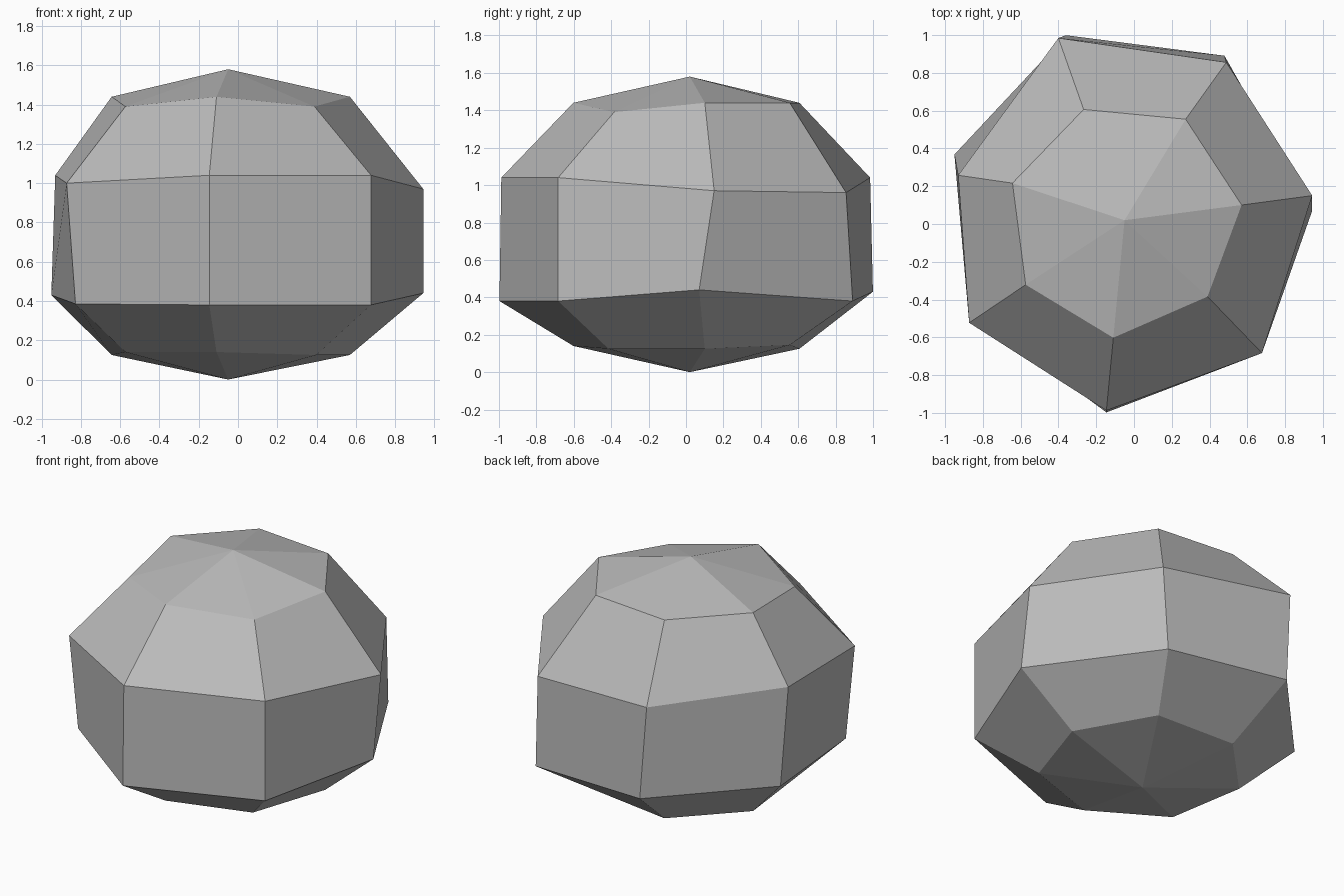
import bpy, bmesh
from math import cos, sin, radians, tau
from mathutils import Vector

default_cube = bpy.data.objects.get("Cube")
if default_cube:
    bpy.data.objects.remove(default_cube, do_unlink=True)

SIDES = 7
TURN = radians(7.4)
CENTRE = Vector((-0.05, 0.02, 0))

# Rings from bottom to top: radius, height
RINGS = {
    "foot": (0.625, 0.125),
    "lower": (1.012, 0.38),
    "upper": (1.012, 1.04),
    "crown": (0.625, 1.44),
}

# Small chips that make the stone irregular: ring, corner -> offset
CHIPS = {
    ("foot", 1): (0, 0, 0.02),
    ("foot", 4): (0, 0, 0.015),
    ("foot", 5): (0, 0, 0.015),
    ("lower", 0): (-0.01, -0.08, 0.06),
    ("lower", 1): (0.005, 0.005, 0),
    ("lower", 2): (0.04, 0.03, 0.05),
    ("lower", 3): (0.06, 0.03, 0.05),
    ("lower", 4): (0.07, 0.04, 0.005),
    ("lower", 5): (0, -0.01, 0),
    ("upper", 0): (-0.01, 0, -0.07),
    ("upper", 1): (0.015, -0.03, -0.08),
    ("upper", 2): (0, 0.015, 0),
    ("upper", 3): (0.08, -0.08, 0),
    ("upper", 4): (0.025, 0.01, -0.04),
    ("crown", 4): (0, 0, -0.05),
    ("crown", 6): (-0.01, 0.03, -0.05),
}


def make_ring(bm, name):
    """Add the corners of one ring, with its chips applied."""
    radius, height = RINGS[name]
    corners = []
    for i in range(SIDES):
        angle = TURN + tau * i / SIDES
        point = CENTRE + Vector((radius * cos(angle), radius * sin(angle), height))
        point += Vector(CHIPS.get((name, i), (0, 0, 0)))
        corners.append(bm.verts.new(point))
    return corners


def make_material(name, colour):
    material = bpy.data.materials.new(name)
    material.use_nodes = True
    material.diffuse_color = colour
    material.node_tree.nodes["Principled BSDF"].inputs["Base Color"].default_value = colour
    return material


# Stone body: stacked rings joined by side faces, closed by two points
bm = bmesh.new()
rings = [make_ring(bm, name) for name in RINGS]
bottom = bm.verts.new(CENTRE)
top = bm.verts.new(CENTRE + Vector((0, 0, 1.58)))

for i in range(SIDES):
    j = (i + 1) % SIDES
    for low, high in zip(rings, rings[1:]):
        bm.faces.new((low[i], low[j], high[j], high[i]))
    bm.faces.new((rings[0][j], rings[0][i], bottom))
    bm.faces.new((rings[-1][i], rings[-1][j], top))

bmesh.ops.recalc_face_normals(bm, faces=bm.faces)
mesh = bpy.data.meshes.new("stone")
bm.to_mesh(mesh)
bm.free()

mesh.materials.append(make_material("stone grey", (0.5, 0.5, 0.5, 1)))
stone = bpy.data.objects.new("stone", mesh)
bpy.context.collection.objects.link(stone)
